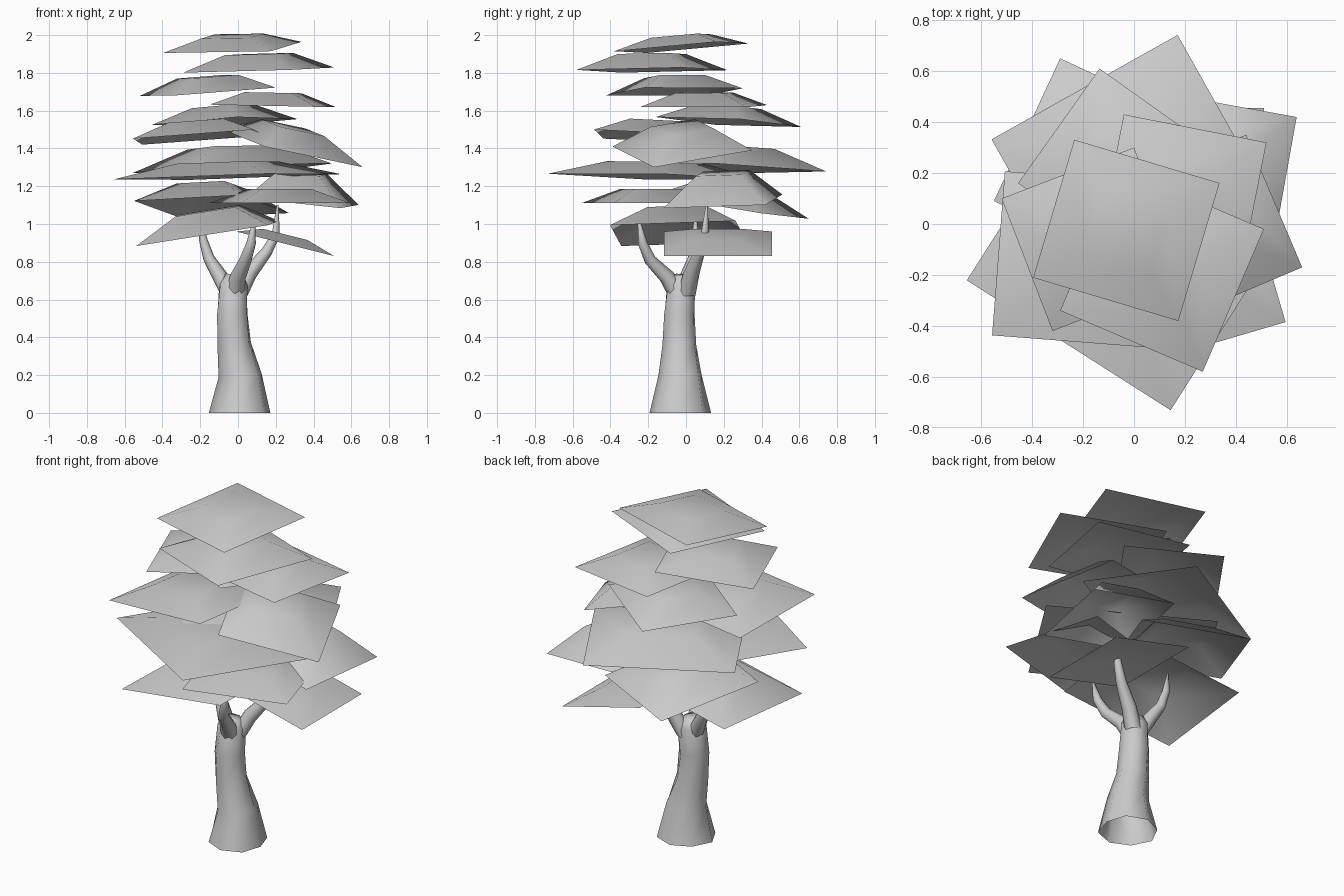
import bpy, bmesh
from math import sin, cos, tau
from mathutils import Vector

cube = bpy.data.objects.get("Cube")
if cube:
    bpy.data.objects.remove(cube, do_unlink=True)

grey = bpy.data.materials.new("plain_grey")
grey.use_nodes = True
colour = (0.6, 0.6, 0.6, 1)
grey.diffuse_color = colour
grey.node_tree.nodes["Principled BSDF"].inputs["Base Color"].default_value = colour


def finish(bm, name):
    """Turn a bmesh into a smooth shaded grey object."""
    for face in bm.faces:
        face.smooth = True
    mesh = bpy.data.meshes.new(name)
    bm.to_mesh(mesh)
    bm.free()
    mesh.materials.append(grey)
    obj = bpy.data.objects.new(name, mesh)
    bpy.context.scene.collection.objects.link(obj)
    return obj


def tube(name, path, sides=8, twist=0.0, flare=0.0):
    """Loft round rings along a path of (x, y, z, radius)."""
    bm = bmesh.new()
    rings = []
    points = [Vector(p[:3]) for p in path]
    for i, (point, step) in enumerate(zip(points, path)):
        along = points[min(i + 1, len(points) - 1)] - points[max(i - 1, 0)]
        if i == 0:
            along = Vector((0, 0, 1))
        side = along.cross(Vector((0, 1, 0))).normalized()
        other = along.cross(side).normalized()
        ring = []
        for k in range(sides):
            angle = tau * k / sides + twist * i
            lobe = 1 + (flare * cos(angle * 3) if i < 2 else 0)
            offset = side * cos(angle) + other * sin(angle)
            ring.append(bm.verts.new(point + offset * step[3] * lobe))
        rings.append(ring)
    for low, high in zip(rings, rings[1:]):
        for k in range(sides):
            n = (k + 1) % sides
            bm.faces.new((low[k], low[n], high[n], high[k]))
    bm.faces.new(rings[-1])
    bmesh.ops.recalc_face_normals(bm, faces=bm.faces[:])
    return finish(bm, name)


def foliage(name, centre, half, ratio, slope, rise, inner=0.45):
    """Thin rectangular canopy sheet, tilted by slope, with a raised middle."""
    bm = bmesh.new()
    u = Vector(half)
    v = Vector((-u.y, u.x)) * ratio
    loops = []
    for scale, lift in ((1, 0), (inner, rise)):
        loop = []
        for su, sv in ((-1, -1), (1, -1), (1, 1), (-1, 1)):
            flat = (u * su + v * sv) * scale
            z = flat.dot(Vector(slope)) + lift
            loop.append(bm.verts.new(Vector(centre) + Vector((flat.x, flat.y, z))))
        loops.append(loop)
    outer, middle = loops
    for k in range(4):
        n = (k + 1) % 4
        bm.faces.new((outer[k], outer[n], middle[n], middle[k]))
    bm.faces.new(middle)
    return finish(bm, name)


# Trunk and its three branches
tube("trunk", [(.015, -.03, 0, .163), (.015, -.03, .2, .115), (-.02, -.035, .36, .092),
               (-.03, -.035, .52, .086), (-.025, -.025, .68, .078), (-.02, -.02, .73, .05)],
     twist=0.12, flare=0.04)
tube("left_branch", [(.0, .0, .62, .05), (.06, .03, .74, .042), (.15, .07, .85, .03),
                     (.2, .1, .94, .022), (.21, .11, 1.1, .005)])
tube("front_branch", [(-.02, -.04, .62, .055), (0, -.1, .72, .042), (.04, -.19, .81, .032),
                      (.07, -.23, .9, .025), (.085, -.25, 1.02, .006)])
tube("right_branch", [(-.04, -.02, .62, .05), (-.1, .01, .73, .04), (-.155, .04, .82, .03),
                      (-.185, .05, .92, .022), (-.2, .05, 1.04, .006)])

# Canopy sheets from the crown down: centre, half side, ratio, slope, rise
sheets = [
    ((-.03, -.025, 1.935), (.285, -.085), 0.95, (.04, .08), .06),
    ((.11, -.18, 1.815), (.28, -.12), 1, (.03, .01), .085),
    ((-.16, -.06, 1.7), (.26, .1), 1, (.07, .02), .08),
    ((.185, .095, 1.625), (.28, -.055), 1, (-.02, 0), .07),
    ((-.07, .225, 1.54), (.225, -.16), 1, (.05, -.06), .08),
    ((-.21, -.14, 1.46), (.322, -.025), 1, (.07, -.055), .08),
    ((.29, -.02, 1.4), (.26, .11), 1, (-.24, .07), .11),
    ((-.03, .245, 1.295), (.365, .205), 0.8, (.04, -.05), .11),
    ((-.055, -.16, 1.25), (.4, -.255), 0.79, (.025, -.02), .075),
    ((.34, .195, 1.12), (.25, -.045), 1.08, (-.1, .05), .15),
    ((.22, -.18, 1.11), (.29, .085), 1, (0, 0), .075),
    ((-.14, .24, 1.09), (.28, -.13), 1, (-.02, -.16), .11),
    ((-.16, -.04, .95), (.35, -.03), 0.95, (.16, .02), .12),
    ((.25, .17, .895), (.26, 0), 1.1, (-.25, 0), .05),
]
for index, sheet in enumerate(sheets, start=1):
    foliage(f"canopy_sheet_{index}", *sheet)
